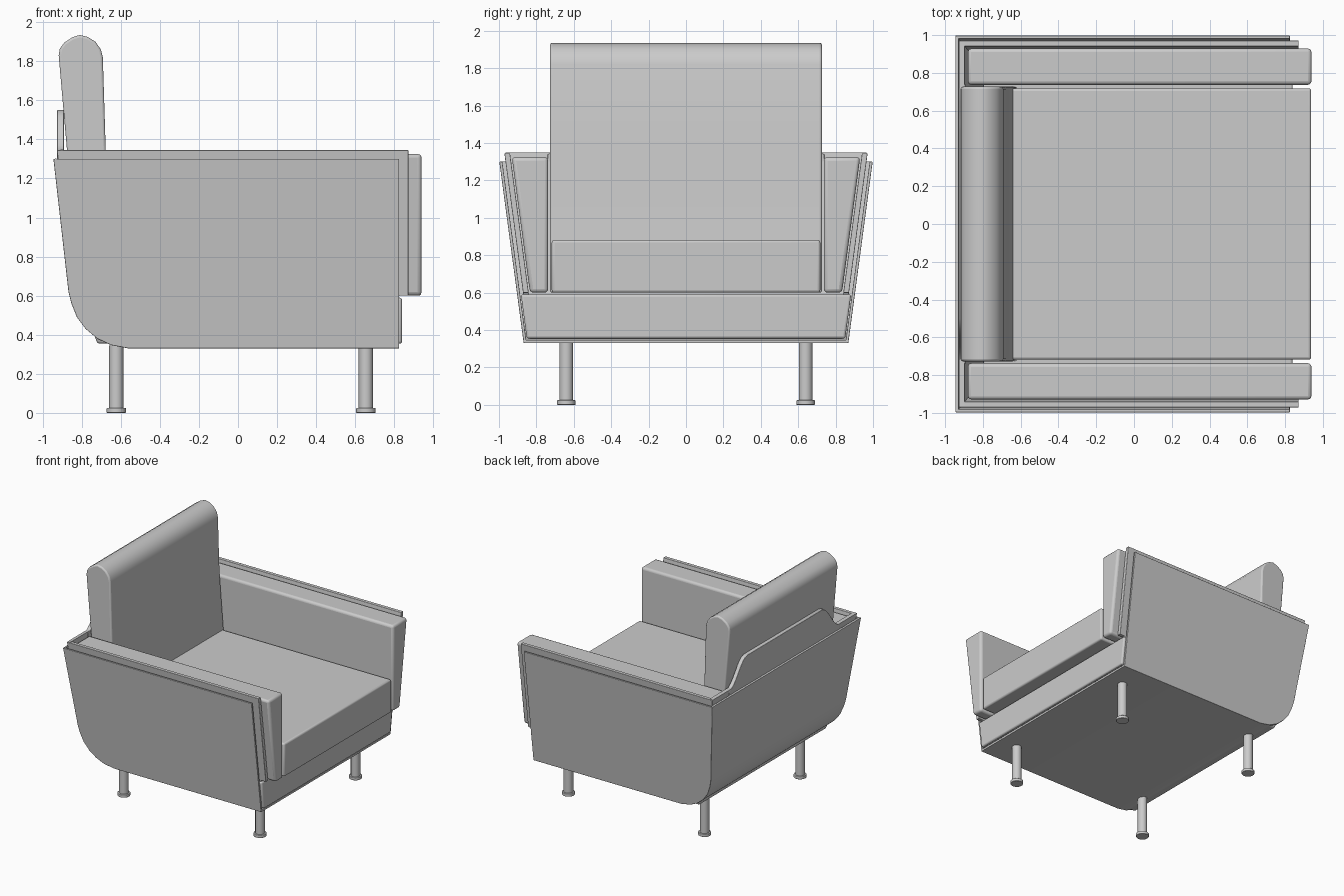
import bpy, bmesh
from math import cos, pi
from mathutils import Vector

cube = bpy.data.objects.get("Cube")
if cube:
    bpy.data.objects.remove(cube, do_unlink=True)

grey = bpy.data.materials.new("plain grey")
grey.use_nodes = True
COLOUR = (0.6, 0.6, 0.6, 1)
grey.diffuse_color = COLOUR
grey.node_tree.nodes["Principled BSDF"].inputs["Base Color"].default_value = COLOUR


def finish(obj, name, bevel=0.0):
    obj.name = name
    obj.data.materials.clear()
    obj.data.materials.append(grey)
    bpy.ops.object.select_all(action='DESELECT')
    obj.select_set(True)
    bpy.context.view_layer.objects.active = obj
    bpy.ops.object.shade_smooth_by_angle(angle=pi / 5)
    if bevel:
        mod = obj.modifiers.new("soft edges", 'BEVEL')
        mod.width, mod.segments = bevel, 3
        mod.limit_method, mod.angle_limit = 'ANGLE', pi / 5
    return obj


def loft(name, ring_a, ring_b, bevel=0.0):
    """Closed solid between two outlines with matching points."""
    bm = bmesh.new()
    a = [bm.verts.new(p) for p in ring_a]
    b = [bm.verts.new(p) for p in ring_b]
    bm.faces.new(a)
    bm.faces.new(b[::-1])
    for i in range(len(a)):
        j = (i + 1) % len(a)
        bm.faces.new((a[j], a[i], b[i], b[j]))
    bmesh.ops.recalc_face_normals(bm, faces=bm.faces)
    mesh = bpy.data.meshes.new(name)
    bm.to_mesh(mesh)
    bm.free()
    obj = bpy.data.objects.new(name, mesh)
    bpy.context.collection.objects.link(obj)
    return finish(obj, name, bevel)


def lean(z, gap=0.0):
    """Half width of the flared shell at height z."""
    return 0.868 + 0.134 * (z - 0.33) - gap


def across(name, profile, half_width, bevel=0.0):
    """Extrude an x-z profile across the width."""
    return loft(name, [(x, -half_width(z), z) for x, z in profile],
                [(x, half_width(z), z) for x, z in profile], bevel)


def inward(path, d):
    """Offset a back-to-bottom path toward the inside of the chair."""
    out = []
    for i, p in enumerate(path):
        t = Vector(path[min(i + 1, len(path) - 1)]) - Vector(path[max(i - 1, 0)])
        t.normalize()
        out.append((p[0] - t.y * d, p[1] + t.x * d))
    return out


# Curved back and underside shared by both shell layers
curve = [(-0.945, 1.30), (-0.868, 0.62), (-0.853, 0.56), (-0.825, 0.49),
         (-0.78, 0.43), (-0.72, 0.38), (-0.65, 0.347), (-0.56, 0.33), (0.825, 0.33)]
liner = inward(curve, 0.022)
liner[0] = (-0.927, 1.345)

# Outer and inner shell: side panels plus a bent sheet
outer_side = curve + [(0.825, 1.30)]
inner_side = liner + [(0.825, 0.6), (0.872, 0.6), (0.872, 1.345)]
for sign, side in ((1, "left"), (-1, "right")):
    for label, outline, gap, thick in (("outer", outer_side, 0.0, 0.016),
                                       ("inner", inner_side, 0.033, 0.03)):
        loft(f"{side}_{label}_panel",
             [(x, sign * lean(z, gap), z) for x, z in outline],
             [(x, sign * lean(z, gap + thick), z) for x, z in outline], 0.003)
across("outer_back_and_bottom", curve + inward(curve, 0.016)[::-1],
       lambda z: lean(z, 0.008))
across("inner_back_and_bottom", liner + inward(liner, 0.03)[::-1],
       lambda z: lean(z, 0.04))

# Raised support behind the back cushion, with S-curved shoulders
shoulder = [(0.74 - 0.24 * k / 8, 1.445 - 0.105 * cos(pi * k / 8)) for k in range(9)]
outline = [(0.74, 1.25)] + shoulder
outline += [(-y, z) for y, z in reversed(outline)]
loft("back_support", [(-0.927, y, z) for y, z in outline],
     [(-0.892, y, z) for y, z in outline], 0.004)

# Seat frame
across("seat_frame", [(-0.72, 0.355), (0.84, 0.355), (0.84, 0.59), (-0.8, 0.59)],
       lambda z: lean(z, 0.02), 0.012)

# Cushions
across("seat_cushion", [(-0.66, 0.6), (0.938, 0.6), (0.938, 0.882), (-0.66, 0.882)],
       lambda z: 0.718, 0.014)
across("back_cushion",
       [(-0.62, 0.6), (-0.64, 0.88), (-0.677, 1.34), (-0.692, 1.82), (-0.702, 1.86),
        (-0.73, 1.9), (-0.77, 1.925), (-0.81, 1.935), (-0.85, 1.922), (-0.89, 1.895),
        (-0.912, 1.865), (-0.918, 1.83), (-0.875, 1.34), (-0.80, 0.6)],
       lambda z: 0.727, 0.012)

# Arm pads: upright inside, flared outside
for sign, side in ((1, "left"), (-1, "right")):
    pad = [(-0.80, 0.6), (0.94, 0.6), (0.94, 1.325), (-0.882, 1.325)]
    loft(f"{side}_arm_pad", [(x, sign * 0.737, z) for x, z in pad],
         [(x, sign * lean(z, 0.07), z) for x, z in pad], 0.02)

# Legs with small foot discs
for x, end in ((-0.623, "back"), (0.655, "front")):
    for sign, side in ((1, "left"), (-1, "right")):
        for part, radius, low, high in (("leg", 0.037, 0.02, 0.345),
                                        ("foot", 0.05, 0.0, 0.025)):
            bpy.ops.mesh.primitive_cylinder_add(
                vertices=24, radius=radius, depth=high - low,
                location=(x, sign * 0.64, (low + high) / 2))
            finish(bpy.context.object, f"{end}_{side}_{part}",
                   0.004 if part == "foot" else 0)
